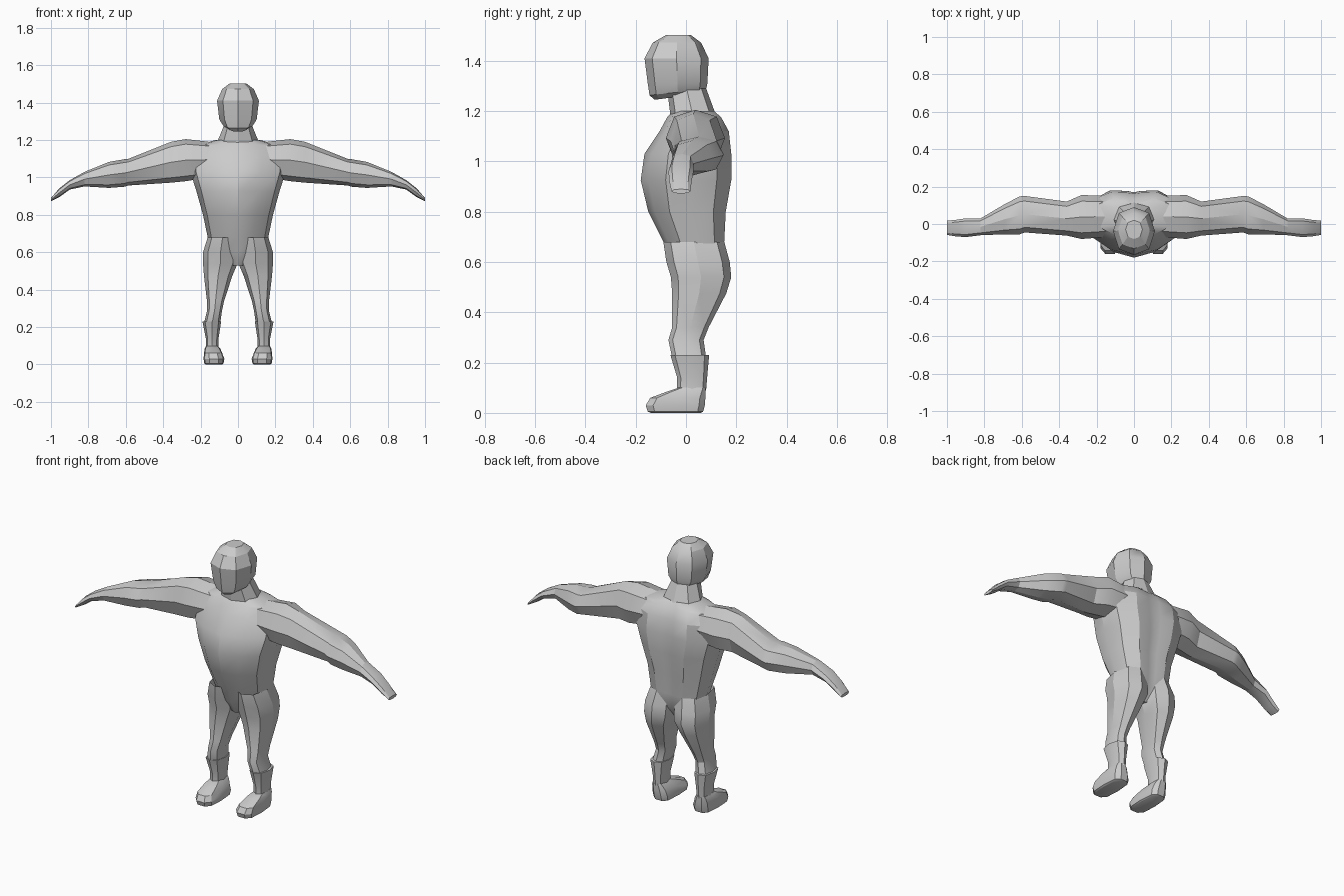
import bpy, bmesh, math

if "Cube" in bpy.data.objects:
    bpy.data.objects.remove(bpy.data.objects["Cube"])

skin = bpy.data.materials.new("light_grey")
skin.diffuse_color = (0.6, 0.6, 0.6, 1)
skin.use_nodes = True
skin.node_tree.nodes["Principled BSDF"].inputs["Base Color"].default_value = skin.diffuse_color

OCT = [(0, -1), (.72, -.76), (1, 0), (.72, .76), (0, 1), (-.72, .76), (-1, 0), (-.72, -.76)]
half = [(0, -1), (.5, -.83), (.88, -.45), (1, .1), (.9, .68), (.5, 1), (.15, .98)]
TRUNK = half + [(0, .94)] + [(-x, y) for x, y in reversed(half[1:])]


def loft(name, rings, section=OCT, axis="z", side=1, caps=(True, True)):
    """Skin rings of (position, a_min, a_max, b_min, b_max[, slope])."""
    bm = bmesh.new()
    loops = []
    for pos, a0, a1, b0, b1, *slope in rings:
        s = slope[0] if slope else 0
        loop = []
        for u, v in section:
            a, b = (a0 + a1 + u * (a1 - a0)) / 2, (b0 + b1 + v * (b1 - b0)) / 2
            p = (a * side, b, pos + s * v) if axis == "z" else ((pos + s * v) * side, a, b)
            loop.append(bm.verts.new(p))
        loops.append(loop)
    n = len(section)
    for lo, hi in zip(loops, loops[1:]):
        for i in range(n):
            j = (i + 1) % n
            bm.faces.new((lo[i], lo[j], hi[j], hi[i]))
    for use, loop in zip(caps, (loops[0], loops[-1])):
        if use:
            bm.faces.new(loop)
    bmesh.ops.recalc_face_normals(bm, faces=bm.faces)
    # Open ends can confuse the outward test, so check the widest direction
    c = sum((v.co for v in bm.verts), bm.verts[:][0].co * 0) / len(bm.verts)
    if sum(f.normal.dot(f.calc_center_median() - c) * f.calc_area() for f in bm.faces) < 0:
        bmesh.ops.reverse_faces(bm, faces=bm.faces)
    mesh = bpy.data.meshes.new(name)
    bm.to_mesh(mesh)
    bm.free()
    mesh.materials.append(skin)
    ob = bpy.data.objects.new(name, mesh)
    bpy.context.collection.objects.link(ob)
    bpy.context.view_layer.objects.active = ob
    bpy.ops.object.select_all(action="DESELECT")
    ob.select_set(True)
    bpy.ops.object.shade_smooth_by_angle(angle=math.radians(28))
    return ob


def sym(z, w, y0, y1, slope=0):
    return (z, -w, w, y0, y1, slope)


# Trunk from the crotch to the shoulders
loft("torso", [sym(.53, .05, -.03, .09), sym(.6, .14, -.065, .14), sym(.68, .162, -.09, .152),
               sym(.8, .187, -.15, .158), sym(.925, .222, -.18, .18), sym(1.03, .255, -.165, .18),
               sym(1.12, .25, -.105, .17), sym(1.175, .21, -.075, .14), sym(1.2, .12, -.05, .112)],
     TRUNK)

# Neck, flaring into the shoulders
loft("neck", [sym(1.18, .115, -.06, .115, .015), sym(1.29, .07, -.075, .08)], caps=(False, False))

# Head with a flat face and sloping jaw
loft("head", [sym(1.255, .045, -.125, .03, .01), sym(1.275, .078, -.145, .08, .012),
              sym(1.31, .1, -.152, .085), sym(1.41, .112, -.165, .09),
              sym(1.472, .085, -.132, .06), sym(1.502, .045, -.08, .02)])

ARM = [(.15, -.07, .15, 1.0, 1.19), (.28, -.08, .155, .98, 1.205), (.36, -.062, .12, .972, 1.19),
       (.585, -.045, .15, .957, 1.1), (.61, -.055, .148, .95, 1.097), (.69, -.055, .107, .944, 1.083),
       (.82, -.06, .03, .952, 1.03)]
HAND = [(.82, -.06, .03, .952, 1.03), (.9, -.07, .03, .935, .985),
        (.955, -.066, .022, .895, .942), (1.0, -.058, .018, .872, .89)]
LEG = [(.68, .002, .162, -.09, .152), (.6, 0, .187, -.078, .174), (.54, .002, .187, -.06, .18),
       (.475, .03, .182, -.055, .16), (.34, .074, .166, -.055, .09),
       (.29, .085, .165, -.07, .07), (.22, .095, .182, -.055, .08)]
BOOT = [(.23, .09, .19, -.062, .092), (.14, .104, .172, -.035, .084), (.09, .105, .172, -.035, .08)]
FOOT = [(.1, .108, .17, -.03, .078), (.085, .095, .178, -.075, .078), (.06, .084, .182, -.142, .077),
        (.03, .073, .184, -.16, .075), (.005, .077, .18, -.152, .068), (0, .085, .172, -.14, .058)]
# Squarer outline for the soles
SOLE = [(-.45, -1), (.45, -1), (.9, -.75), (1, 0), (.85, .8), (.4, 1),
        (-.4, 1), (-.85, .8), (-1, 0), (-.9, -.75)]

for tag, s in (("right", -1), ("left", 1)):
    loft(tag + "_arm", ARM, axis="x", side=s, caps=(False, False))
    loft(tag + "_hand", HAND, axis="x", side=s, caps=(False, True))
    loft(tag + "_leg", LEG, side=s, caps=(False, False))
    loft(tag + "_boot", BOOT, side=s, caps=(True, False))
    loft(tag + "_foot", FOOT, SOLE, side=s)
